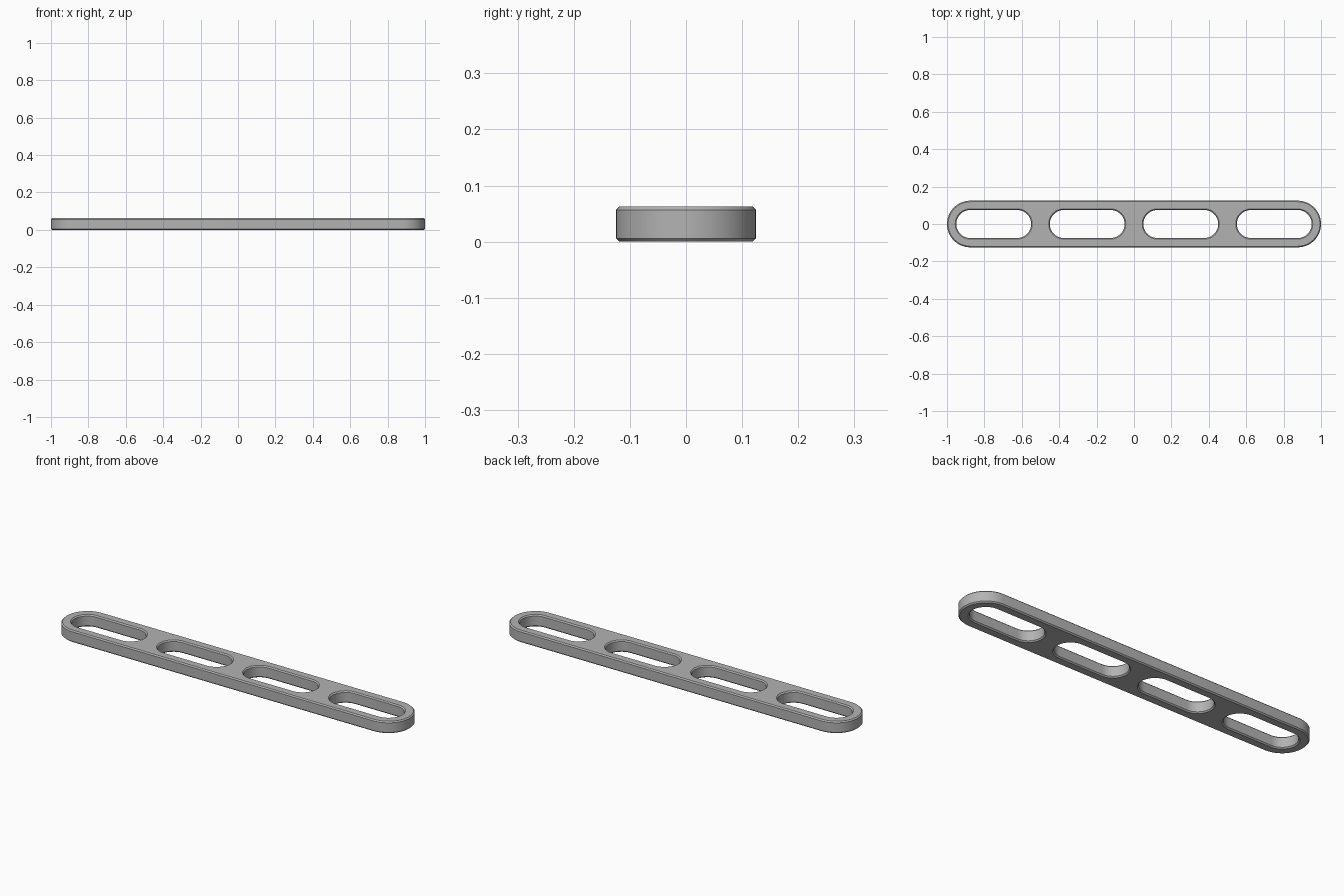
import bpy, bmesh
from math import sin, cos, pi

cube = bpy.data.objects.get("Cube")
if cube:
    bpy.data.objects.remove(cube, do_unlink=True)

LENGTH, WIDTH, HEIGHT = 2.0, 0.25, 0.0625
SLOT_LENGTH, SLOT_WIDTH, SLOT_PITCH = 0.4, 0.15, 0.5
CHAMFER = 0.006
ARC_STEPS = 24

grey = bpy.data.materials.new("mid grey")
grey.use_nodes = True
colour = (0.45, 0.45, 0.45, 1)
grey.diffuse_color = colour
grey.node_tree.nodes["Principled BSDF"].inputs["Base Color"].default_value = colour


def stadium(bm, cx, length, width, z):
    """Closed ring of vertices: two half circles joined by straight sides."""
    r = width / 2
    ring = []
    for side in (1, -1):
        for i in range(ARC_STEPS + 1):
            a = -pi / 2 + pi * i / ARC_STEPS
            ring.append(bm.verts.new((cx + side * (length / 2 - r + r * cos(a)),
                                      side * r * sin(a), z)))
    return ring


def chamfered_wall(bm, cx, length, width, inset):
    """Upright wall with a chamfer at both rims; returns bottom and top rim edges."""
    levels = [(inset, 0), (0, CHAMFER), (0, HEIGHT - CHAMFER), (inset, HEIGHT)]
    rings = [stadium(bm, cx, length - 2 * d, width - 2 * d, z) for d, z in levels]
    n = len(rings[0])
    for low, high in zip(rings, rings[1:]):
        for i in range(n):
            j = (i + 1) % n
            bm.faces.new((low[i], low[j], high[j], high[i]))
    return [[bm.edges.get((r[i], r[(i + 1) % n])) for i in range(n)]
            for r in (rings[0], rings[-1])]


bm = bmesh.new()

# Outer wall, then the four slot walls flaring out at their rims
rims = [chamfered_wall(bm, 0, LENGTH, WIDTH, CHAMFER)]
for k in range(4):
    rims.append(chamfered_wall(bm, (k - 1.5) * SLOT_PITCH,
                               SLOT_LENGTH, SLOT_WIDTH, -CHAMFER))

# Flat bottom and top, left open at the slots
for level, direction in ((0, -1), (1, 1)):
    edges = [e for rim in rims for e in rim[level]]
    bmesh.ops.triangle_fill(bm, edges=edges, use_beauty=True,
                            use_dissolve=False, normal=(0, 0, direction))
bmesh.ops.recalc_face_normals(bm, faces=bm.faces)

mesh = bpy.data.meshes.new("slotted_bar")
bm.to_mesh(mesh)
bm.free()
mesh.materials.append(grey)
bar = bpy.data.objects.new("slotted_bar", mesh)
bpy.context.collection.objects.link(bar)

bpy.ops.object.select_all(action="DESELECT")
bar.select_set(True)
bpy.context.view_layer.objects.active = bar
bpy.ops.object.shade_smooth_by_angle(angle=pi / 6)
